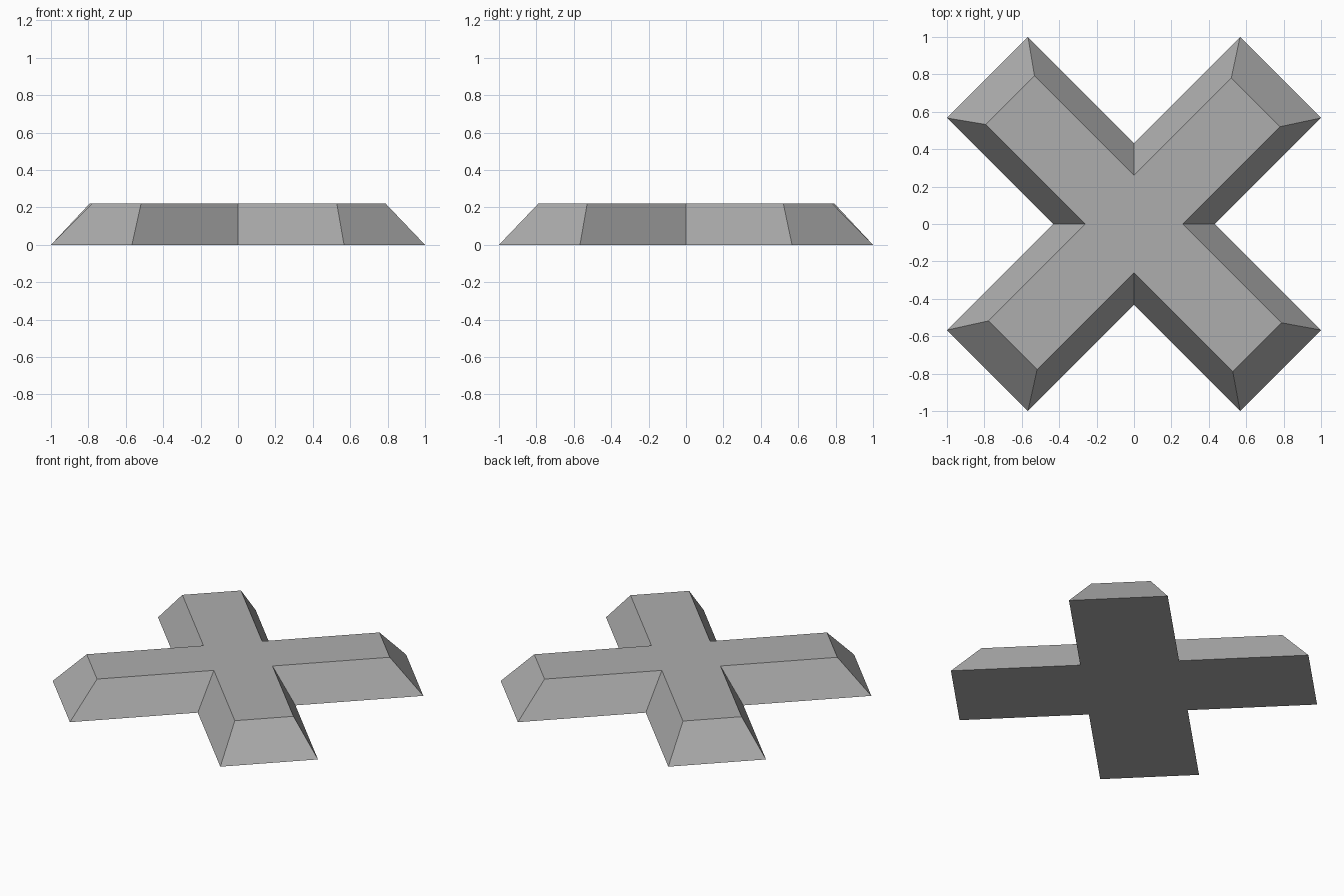
import bpy
import bmesh
from mathutils import Vector

cube = bpy.data.objects.get("Cube")
if cube:
    bpy.data.objects.remove(cube, do_unlink=True)

HEIGHT = 0.222

# Arm directions, counter-clockwise, with the reach of each arm's top end
ARMS = [((1, 1), 0.65), ((-1, 1), 0.662), ((-1, -1), 0.648), ((1, -1), 0.658)]


def cross_ring(bm, z, half, reaches):
    """Outline of a diagonal cross: two end corners and one notch per arm."""
    ring = []
    for ((dx, dy), _), reach in zip(ARMS, reaches):
        along, side = Vector((dx, dy, 0)), Vector((-dy, dx, 0))
        base = Vector((0, 0, z))
        for point in (along * reach - side * half,
                      along * reach + side * half,
                      (along + side) * half):
            ring.append(bm.verts.new(base + point))
    return ring


# Cross body with sloping sides and ends
bm = bmesh.new()
bottom = cross_ring(bm, 0, 0.2165, [0.7835] * 4)
top = cross_ring(bm, HEIGHT, 0.13, [reach for _, reach in ARMS])
bm.faces.new(top)
bm.faces.new(bottom[::-1])
for i in range(len(top)):
    j = (i + 1) % len(top)
    bm.faces.new((bottom[i], bottom[j], top[j], top[i]))
bmesh.ops.recalc_face_normals(bm, faces=bm.faces)
mesh = bpy.data.meshes.new("bevelled_cross")
bm.to_mesh(mesh)
bm.free()

# Plain grey surface
grey = bpy.data.materials.new("grey")
grey.use_nodes = True
colour = (0.42, 0.42, 0.42, 1)
grey.diffuse_color = colour
grey.node_tree.nodes["Principled BSDF"].inputs["Base Color"].default_value = colour
mesh.materials.append(grey)

cross = bpy.data.objects.new("bevelled_cross", mesh)
bpy.context.collection.objects.link(cross)
